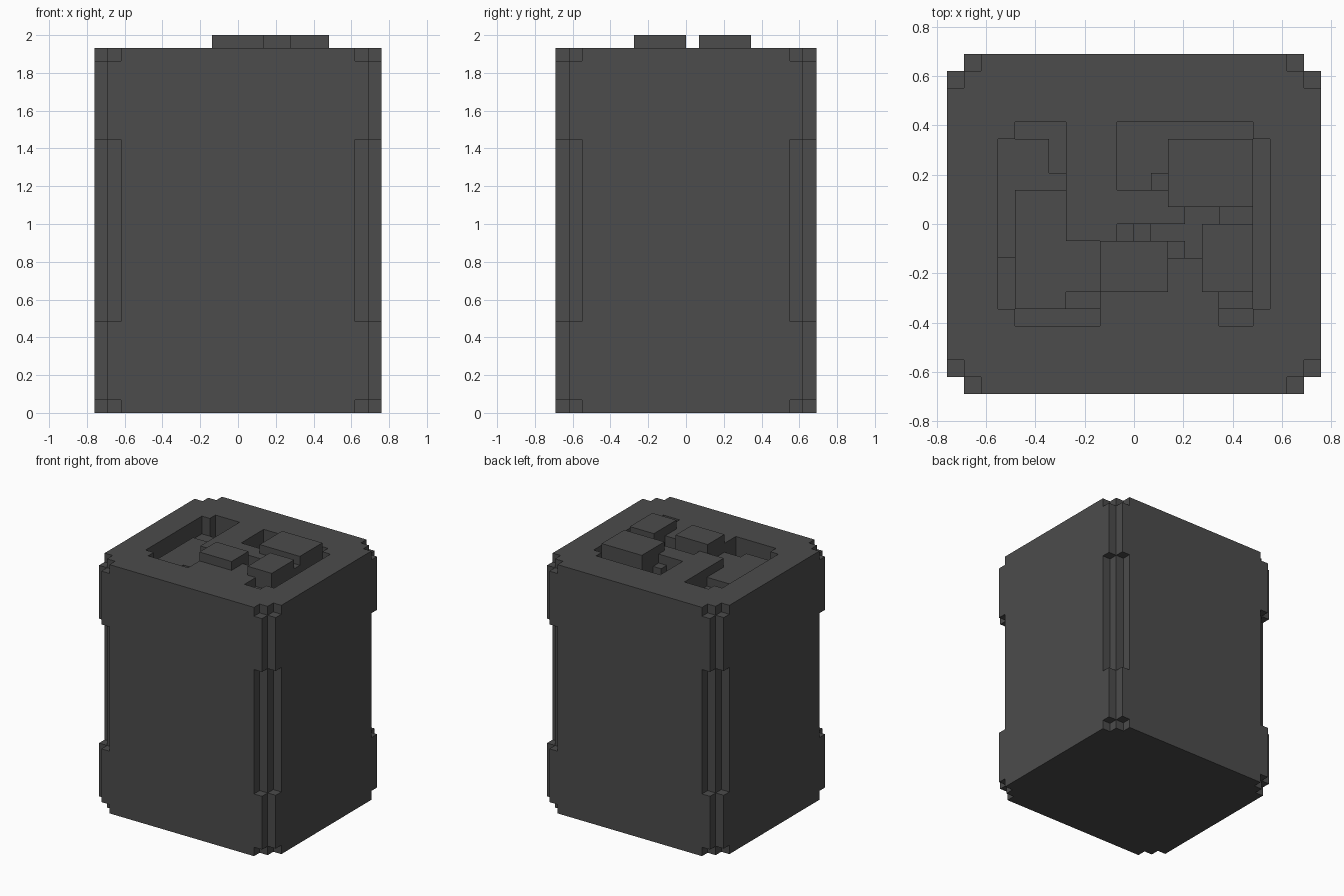
import bpy, bmesh

if "Cube" in bpy.data.objects:
    bpy.data.objects.remove(bpy.data.objects["Cube"])

U = 2 / 29          # one grid step; the model is 22 x 20 x 29 steps

mat = bpy.data.materials.new("dark grey")
mat.diffuse_color = (0.072, 0.072, 0.072, 1)
mat.use_nodes = True
mat.node_tree.nodes["Principled BSDF"].inputs["Base Color"].default_value = mat.diffuse_color


def new_object(name, bm):
    bmesh.ops.recalc_face_normals(bm, faces=bm.faces)
    me = bpy.data.meshes.new(name)
    bm.to_mesh(me)
    bm.free()
    me.materials.append(mat)
    ob = bpy.data.objects.new(name, me)
    bpy.context.collection.objects.link(ob)
    return ob


def prism(name, outline, z0, z1):
    """Extrude a flat outline (grid steps) from z0 to z1."""
    bm = bmesh.new()
    face = bm.faces.new([bm.verts.new((x * U, y * U, z0 * U)) for x, y in outline])
    top = bmesh.ops.extrude_face_region(bm, geom=[face])["geom"]
    bmesh.ops.translate(bm, vec=(0, 0, (z1 - z0) * U),
                        verts=[v for v in top if isinstance(v, bmesh.types.BMVert)])
    return new_object(name, bm)


def box(name, x0, x1, y0, y1, z0, z1):
    return prism(name, [(x0, y0), (x1, y0), (x1, y1), (x0, y1)], z0, z1)


# Body with stepped vertical corners
quarter = [(11, 8), (10, 8), (10, 9), (9, 9), (9, 10)]
outline = quarter + [(-x, y) for x, y in reversed(quarter)]
outline += [(-x, -y) for x, y in outline]
body = prism("body", outline, 0, 28)

# Recessed emblem-free relief in the lid: x0, x1, y0, y1, depth
recesses = [
    # left recess
    (-7, -4, 5, 6, 3), (-5, -4, 3, 5, 3),
    (-8, -7, -2, 5, 2), (-7, -5, 2, 5, 2), (-5, -4, 2, 3, 2),
    (-7, -4, -5, 2, 1), (-4, -2, -4, -1, 1),
    (-8, -7, -5, -2, 3), (-4, -2, -5, -4, 2), (-7, -2, -6, -5, 3),
    # back recess with its small step
    (-1, 1, 2, 6, 2), (1, 2, 3, 6, 2), (2, 7, 5, 6, 2), (1, 2, 2, 3, 1),
    # right recess
    (7, 8, -5, 5, 2), (5, 7, -5, -4, 1), (5, 7, -6, -5, 2),
    # middle groove
    (-1, 0, -1, 0, 1), (0, 1, -1, 0, 2), (1, 4, -1, 0, 3),
    (3, 5, 0, 1, 3), (3, 4, -2, -1, 3), (2, 3, -2, -1, 2),
]
bpy.context.view_layer.objects.active = body
for x0, x1, y0, y1, depth in recesses:
    cutter = box("recess_cutter", x0, x1, y0, y1, 28 - depth, 30)
    cutter.hide_render = True
    mod = body.modifiers.new("recess", "BOOLEAN")
    mod.operation = "DIFFERENCE"
    mod.solver = "EXACT"
    mod.object = cutter
    bpy.ops.object.modifier_apply(modifier=mod.name)
    bpy.data.objects.remove(cutter)

# Raised blocks on the lid
box("front_block", -2, 2, -4, -1, 28, 29)
box("right_block", 4, 7, -4, 0, 28, 29)
box("back_block", 2, 7, 1, 5, 28, 29)

# Corner trims, two strips per corner, near the bottom and the top
for sx in (-1, 1):
    for sy in (-1, 1):
        for z0, z1 in ((1, 7), (21, 27)):
            for x, y in ((10, 8), (9, 9)):
                xs = sorted((sx * x, sx * (x + 1)))
                ys = sorted((sy * y, sy * (y + 1)))
                box("corner_trim", *xs, *ys, z0, z1)
